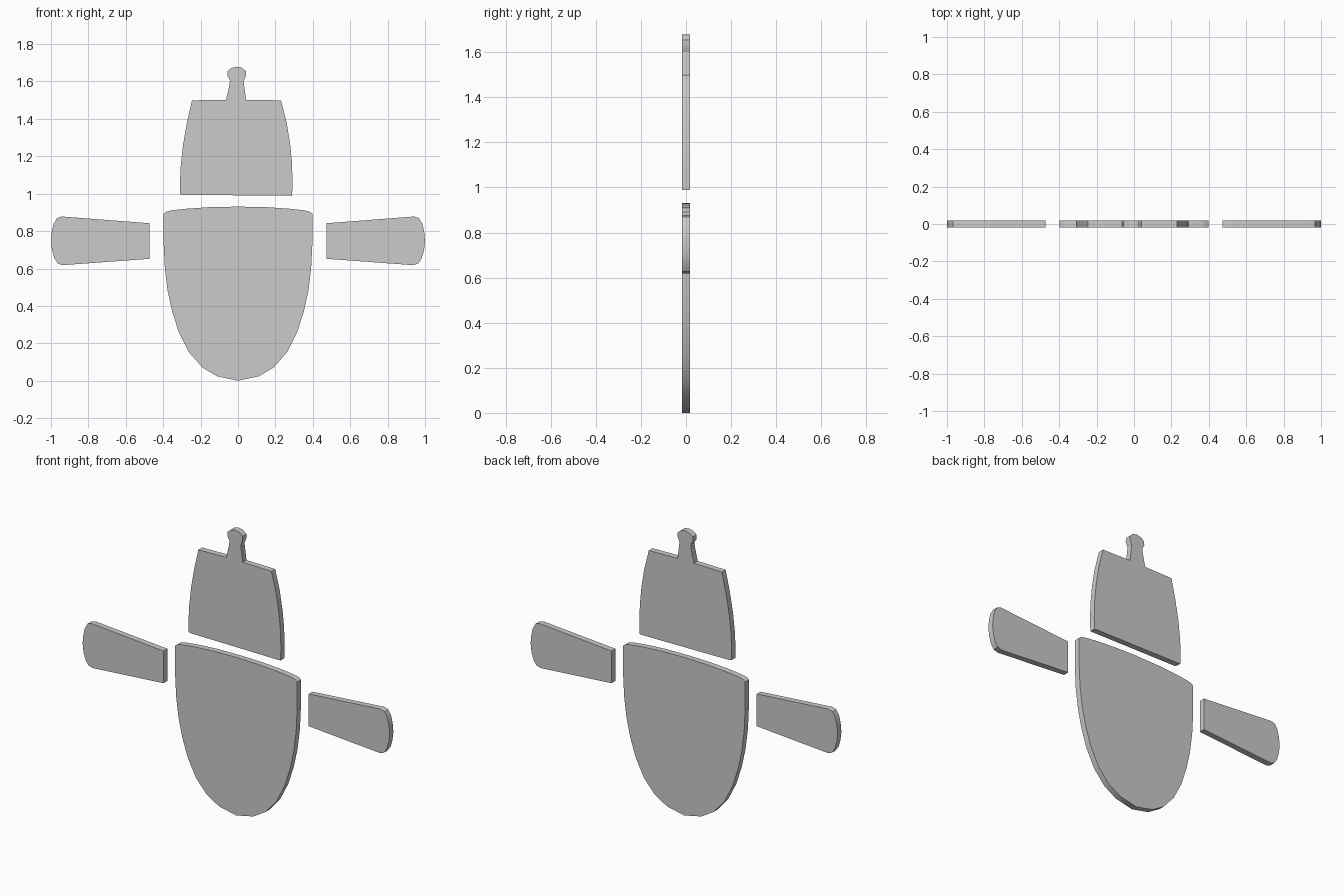
import bpy, bmesh

HALF = 0.0175  # half the plate thickness


def plate(name, outline):
    """Extrude a closed (x, z) outline into a thin slab centred on y = 0."""
    bm = bmesh.new()
    face = bm.faces.new([bm.verts.new((x, -HALF, z)) for x, z in outline])
    ext = bmesh.ops.extrude_face_region(bm, geom=[face], use_keep_orig=True)
    moved = [v for v in ext["geom"] if isinstance(v, bmesh.types.BMVert)]
    bmesh.ops.translate(bm, verts=moved, vec=(0, 2 * HALF, 0))
    bmesh.ops.recalc_face_normals(bm, faces=bm.faces[:])
    mesh = bpy.data.meshes.new(name)
    bm.to_mesh(mesh)
    bm.free()
    obj = bpy.data.objects.new(name, mesh)
    bpy.context.collection.objects.link(obj)
    bpy.ops.object.select_all(action='DESELECT')
    bpy.context.view_layer.objects.active = obj
    obj.select_set(True)
    bpy.ops.object.shade_smooth_by_angle(angle=0.5)
    return obj


def mirrored(points):
    return [(-x, z) for x, z in reversed(points)]


# Shield-shaped lower plate: right half from bottom to top, then mirrored
half = [(0.112, 0.024), (0.192, 0.072), (0.262, 0.152), (0.316, 0.258),
        (0.352, 0.37), (0.376, 0.48), (0.391, 0.60), (0.398, 0.74),
        (0.398, 0.892), (0.385, 0.903), (0.355, 0.911), (0.27, 0.92),
        (0.15, 0.928)]
plate("lower_plate", [(0, 0)] + half + [(0, 0.931)] + mirrored(half))

# Tapered upper plate with a knobbed stem
plate("upper_plate", [
    (-0.31, 0.998), (-0.295, 0.994), (0.289, 0.989), (0.292, 1.06),
    (0.288, 1.17), (0.278, 1.27), (0.260, 1.38), (0.230, 1.499),
    (0.043, 1.502), (0.030, 1.60), (0.043, 1.632), (0.042, 1.655),
    (0.020, 1.674), (-0.008, 1.679), (-0.036, 1.672), (-0.056, 1.655),
    (-0.057, 1.632), (-0.043, 1.605), (-0.047, 1.575), (-0.064, 1.502),
    (-0.246, 1.499), (-0.273, 1.38), (-0.294, 1.26), (-0.306, 1.15),
    (-0.31, 1.07)])

# Pair of side blades, rounded at the outer end
blade = [(0.473, 0.652), (0.936, 0.618), (0.963, 0.627), (0.982, 0.655),
         (0.995, 0.70), (1.0, 0.748), (0.995, 0.80), (0.985, 0.84),
         (0.967, 0.87), (0.941, 0.878), (0.473, 0.842)]
plate("right_blade", blade)
plate("left_blade", mirrored(blade))
